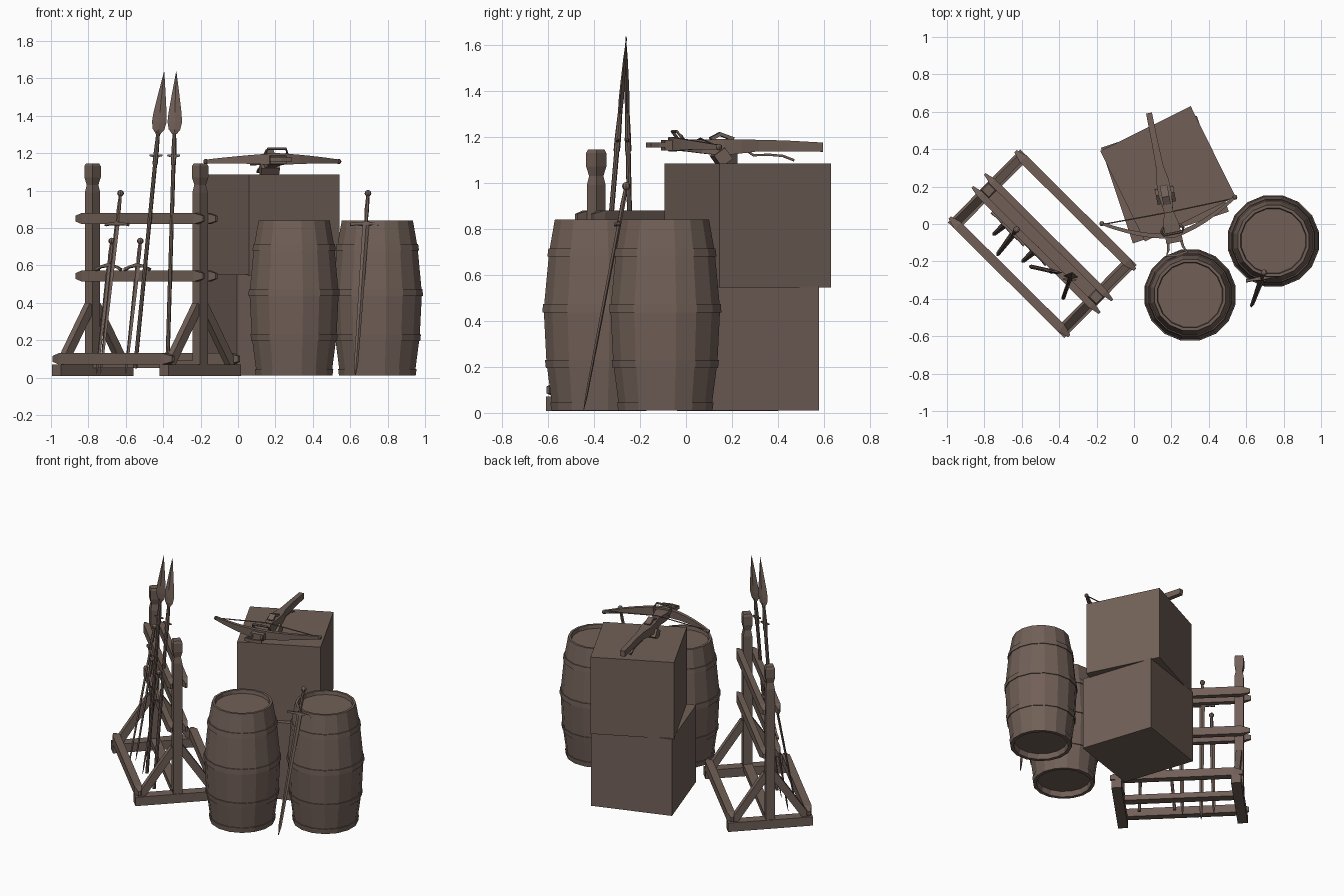
import bpy, bmesh, math
from mathutils import Vector as V, Matrix

if "Cube" in bpy.data.objects:
    bpy.data.objects.remove(bpy.data.objects["Cube"])

mat = bpy.data.materials.new("weathered brown")
mat.diffuse_color = (0.165, 0.117, 0.096, 1)
mat.use_nodes = True
mat.node_tree.nodes["Principled BSDF"].inputs["Base Color"].default_value = mat.diffuse_color


def finish(name, bm, smooth=False):
    bmesh.ops.recalc_face_normals(bm, faces=bm.faces)
    me = bpy.data.meshes.new(name)
    bm.to_mesh(me)
    bm.free()
    me.materials.append(mat)
    ob = bpy.data.objects.new(name, me)
    bpy.context.collection.objects.link(ob)
    return ob


def bridge(bm, rings, cap=True, loop=False):
    pairs = list(zip(rings, rings[1:])) + ([(rings[-1], rings[0])] if loop else [])
    for a, b in pairs:
        for i in range(len(a)):
            j = (i + 1) % len(a)
            bm.faces.new((a[i], a[j], b[j], b[i]))
    if cap:
        bm.faces.new(rings[0])
        bm.faces.new(rings[-1])


def sweep(name, pts, sizes, side, n=4, diamond=False):
    """Sweep a box, diamond or round section along points; sizes = half (width, height)."""
    pts = [V(p) for p in pts]
    if not isinstance(sizes, list):
        sizes = [sizes] * len(pts)
    off = math.pi / 4 if n == 4 and not diamond else 0
    k = math.sqrt(2) if off else 1
    bm = bmesh.new()
    rings = []
    for i, p in enumerate(pts):
        t = (pts[min(i + 1, len(pts) - 1)] - pts[max(i - 1, 0)]).normalized()
        s = V(side)
        s = (s - t * s.dot(t)).normalized()
        u = t.cross(s)
        a, b = sizes[i]
        rings.append([bm.verts.new(p + s * a * k * math.cos(off + 2 * math.pi * j / n)
                                   + u * b * k * math.sin(off + 2 * math.pi * j / n)) for j in range(n)])
    bridge(bm, rings)
    return finish(name, bm)


def lathe(name, profile, x, y, n=16, loop=False):
    bm = bmesh.new()
    rings = [[bm.verts.new((x + r * math.cos(2 * math.pi * (j + .5) / n),
                            y + r * math.sin(2 * math.pi * (j + .5) / n), z)) for j in range(n)]
             for r, z in profile]
    bridge(bm, rings, not loop, loop)
    return finish(name, bm)


# Crates
def crate(name, x, y, z, deg):
    bm = bmesh.new()
    bmesh.ops.create_cube(bm, size=0.54, matrix=Matrix.Translation((x, y, z))
                          @ Matrix.Rotation(math.radians(deg), 4, 'Z'))
    finish(name, bm)


crate("lower_crate", 0.165, 0.237, 0.28, 18.4)
crate("upper_crate", 0.181, 0.268, 0.815, 26.3)

# Barrels with recessed ends and iron hoops
STAVES = [(.01, .203), (.22, .231), (.45, .243), (.70, .219), (.84, .194)]


def radius(z):
    for (z0, r0), (z1, r1) in zip(STAVES, STAVES[1:]):
        if z <= z1:
            return r0 + (r1 - r0) * (z - z0) / (z1 - z0)


for label, x, y in (("front", .30, -.38), ("right", .745, -.09)):
    lathe(label + "_barrel", [(.18, .05), (.185, .01)] + [(r, z) for z, r in STAVES]
          + [(.178, .84), (.174, .815)], x, y)
    for i, (a, b) in enumerate(((.01, .045), (.195, .23), (.437, .473), (.68, .715))):
        ra, rb = radius(a), radius(b)
        lathe(f"{label}_barrel_hoop_{i}", [(ra + .006, a), (rb + .006, b), (rb - .004, b), (ra - .004, a)],
              x, y, loop=True)

# Weapon rack, local axes: u along the rails, v across (back positive)
U, W = V((.71, -.704, 0)), V((.704, .71, 0))


def R(u, v, z):
    return V((-.49, -.105, z)) + U * u + W * v


for s in (-1, 1):
    u = s * .405
    tag = "left" if s < 0 else "right"
    sweep(tag + "_post", [R(u, 0, z) for z in (.07, .99, 1.03, 1.07, 1.13, 1.145)],
          [(h, h) for h in (.029, .029, .022, .031, .031, .025)], U)
    sweep(tag + "_foot", [R(u, -.275, .04), R(u, .275, .04)], (.034, .031), U)
    for t in (-1, 1):
        sweep(tag + "_brace", [R(u, t * .235, .07), R(u, t * .02, .385)], (.02, .024), U)


def rail(name, v, z, half, a, b):
    us = (-half, -half + .06, half - .06, half)
    sweep(name, [R(u, v, z) for u in us],
          [(a * .35, b * .5), (a, b), (a, b), (a * .35, b * .5)], W)


for v in (-.048, .048):
    rail("upper_rail", v, .85, .48, .019, .03)
    rail("middle_rail", v, .543, .48, .019, .03)
for v in (-.25, .25):
    rail("base_rail", v, .1, .45, .025, .03)
sweep("base_tie", [R(-.4, 0, .07), R(.4, 0, .07)], (.03, .02), W)


# Swords
def ball(name, p, r):
    bm = bmesh.new()
    bmesh.ops.create_uvsphere(bm, u_segments=8, v_segments=6, radius=r, matrix=Matrix.Translation(p))
    finish(name, bm)


def sword(name, pommel, tip, guard_dir, hilt, guard, droop):
    p, q = V(pommel), V(tip)
    d = (q - p).normalized()
    L = (q - p).length
    g = V(guard_dir).normalized()
    c = p + d * hilt
    sweep(name + "_blade", [c, p + d * L * .6, p + d * (L - .06), q],
          [(.018, .008), (.014, .007), (.011, .005), (.002, .001)], g, 4, True)
    sweep(name + "_grip", [p, p + d * hilt * .5, c], [(.008, .008), (.012, .011), (.009, .009)], g, 6)
    sweep(name + "_guard", [c + g * guard * t + d * droop * t * t for t in (-1, -.6, 0, .6, 1)],
          [(.008, .008), (.006, .006), (.01, .01), (.006, .006), (.008, .008)], d)
    ball(name + "_pommel", p, .018)


sword("barrel_sword", (.695, -.26, .985), (.627, -.445, .01), (.97, .15, 0), .165, .085, .005)
sword("long_rack_sword", (-.628, -.03, .985), (-.735, -.17, .02), U, .165, .085, .005)
sword("short_rack_sword_a", (-.675, .01, .73), (-.755, -.06, .02), U, .13, .095, .025)
sword("short_rack_sword_b", (-.522, -.135, .73), (-.6, -.205, .02), U, .13, .095, .025)


# Spears
def spear(name, tip, butt):
    t, b = V(tip), V(butt)
    d = (t - b).normalized()
    X = V((1, -.1, 0))

    def at(k):
        return t - d * k
    sweep(name + "_shaft", [b, at(.46)], (.011, .011), X, 8)
    sweep(name + "_socket", [at(.5), at(.45), at(.31)], [(.014, .014), (.014, .014), (.009, .009)], X, 8)
    sweep(name + "_lug", [at(.455) - X * .034 + d * .006, at(.455), at(.455) + X * .034 + d * .006],
          [(.004, .004), (.008, .008), (.004, .004)], d)
    sweep(name + "_blade", [at(k) for k in (.335, .31, .27, .22, .1, 0)],
          [(.012, .009), (.031, .01), (.039, .011), (.035, .01), (.017, .007), (.001, .001)], X, 4, True)


spear("left_spear", (-.395, -.262, 1.635), (-.55, -.228, .05))
spear("right_spear", (-.33, -.258, 1.635), (-.378, -.395, .05))

# Crossbow on the top crate, local axes: x across, s towards the butt
S, T = V((.981, .195, 0)), V((-.195, .981, 0))


def C(x, s, z):
    return V((.21, -.06, z)) + S * x + T * s


STOCK = ((-.04, .045, 1.163, .022), (.06, .042, 1.163, .026), (.13, .024, 1.158, .03),
         (.22, .036, 1.155, .036), (.30, .034, 1.158, .03), (.38, .02, 1.162, .025),
         (.5, .017, 1.16, .024), (.665, .016, 1.155, .02))
sweep("crossbow_stock", [C(0, s, z) for s, a, z, b in STOCK], [(a, b) for s, a, z, b in STOCK], S)
sweep("crossbow_under_block", [C(0, .2, 1.135), C(0, .235, 1.087)], (.05, .03), S)
sweep("crossbow_nut", [C(0, .17, 1.19), C(0, .21, 1.212), C(0, .27, 1.19)], (.02, .008), S)
ts = [i / 6 for i in range(-6, 7)]
sweep("crossbow_bow", [C(.362 * t, .135 * abs(t) ** 1.6, 1.168 - .013 * t * t) for t in ts],
      [(.032 - .022 * abs(t), .014 - .006 * abs(t)) for t in ts], (0, 0, 1))
for t in (-1, 1):
    ball("crossbow_bow_tip", C(.362 * t, .135, 1.155), .014)
sweep("crossbow_string", [C(-.355, .13, 1.158), C(0, .125, 1.193), C(.355, .13, 1.158)], (.004, .004), (0, 0, 1), 6)
sweep("crossbow_stirrup", [C(x, s, 1.165) for x, s in
      ((-.035, -.03), (-.04, -.07), (-.055, -.1), (0, -.108), (.055, -.1), (.04, -.07), (.035, -.03))],
      (.011, .007), (0, 0, 1))
sweep("crossbow_top_arch", [C(x, s, z) for x, s, z in
      ((-.045, .05, 1.17), (-.06, .03, 1.2), (-.05, .01, 1.223), (.05, .01, 1.223), (.06, .03, 1.2), (.045, .05, 1.17))],
      (.007, .007), T, 6)
sweep("crossbow_trigger", [C(0, s, z) for s, z in
      ((.33, 1.14), (.36, 1.12), (.43, 1.122), (.49, 1.117), (.54, 1.098))], (.006, .005), S)
